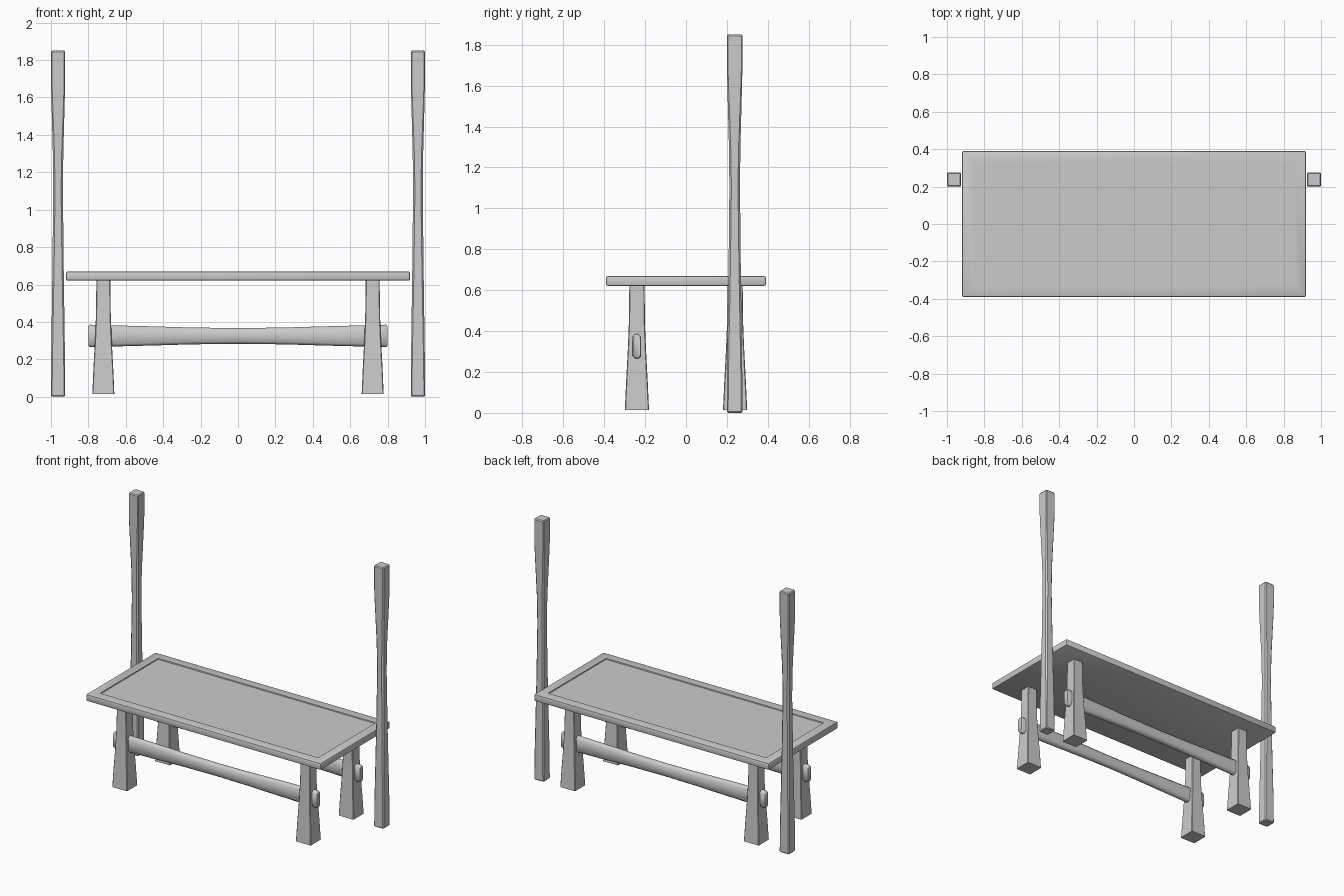
import bpy, bmesh
from mathutils import Vector

if "Cube" in bpy.data.objects:
    bpy.data.objects.remove(bpy.data.objects["Cube"])


def finish(bm, name, angle=0.6):
    bmesh.ops.recalc_face_normals(bm, faces=bm.faces[:])
    me = bpy.data.meshes.new(name)
    bm.to_mesh(me)
    bm.free()
    ob = bpy.data.objects.new(name, me)
    bpy.context.collection.objects.link(ob)
    bpy.ops.object.select_all(action='DESELECT')
    ob.select_set(True)
    bpy.context.view_layer.objects.active = ob
    bpy.ops.object.shade_smooth_by_angle(angle=angle)
    return ob


def loft(name, origin, sections, axis='z', angle=0.6):
    """Loft chamfered rectangles; section = (position, half a, half b, chamfer)."""
    bm = bmesh.new()
    rings = []
    for t, a, b, c in sections:
        pts = [(a, b - c), (a - c, b), (c - a, b), (-a, b - c),
               (-a, c - b), (c - a, -b), (a - c, -b), (a, c - b)]
        rings.append([bm.verts.new(Vector(origin) + Vector((p, q, t) if axis == 'z' else (t, p, q)))
                      for p, q in pts])
    for r0, r1 in zip(rings, rings[1:]):
        for i in range(8):
            j = (i + 1) % 8
            bm.faces.new((r0[i], r0[j], r1[j], r1[i]))
    bm.faces.new(rings[0])
    bm.faces.new(rings[-1])
    return finish(bm, name, angle)


# Table top with rounded rim and slightly recessed panel
bm = bmesh.new()
bmesh.ops.create_cube(bm, size=1)
for v in bm.verts:
    v.co = Vector((v.co.x * 1.84, v.co.y * 0.78, 0.645 + v.co.z * 0.048))
bmesh.ops.bevel(bm, geom=bm.edges[:], offset=0.008, segments=2, profile=0.5, affect='EDGES')
bm.faces.ensure_lookup_table()
panel = max((f for f in bm.faces if f.normal.z > 0.99), key=lambda f: f.calc_area())
bmesh.ops.inset_region(bm, faces=[panel], thickness=0.082)
bmesh.ops.inset_region(bm, faces=[panel], thickness=0.002, depth=-0.007)
finish(bm, "table_top")

# Tall side posts, waisted in the middle
post = [(0.0, .033, .033, .004), (.006, .038, .038, .006), (.2, .037, .037, .007),
        (.7, .030, .030, .009), (1.1, .026, .026, .010), (1.3, .028, .028, .009),
        (1.6, .036, .036, .006), (1.7, .038, .038, .005),
        (1.843, .038, .038, .005), (1.85, .033, .033, .004)]
# Flared legs
leg = [(.015, .059, .059, .004), (.15, .053, .053, .004), (.30, .045, .045, .004),
       (.42, .040, .040, .004), (.625, .037, .037, .004)]
# Stretchers poking through the legs, thinner at mid span
half = [(.80, .018, .052, .010), (.79, .021, .060, .013), (.65, .022, .056, .014),
        (.45, .023, .051, .014), (.25, .024, .045, .014)]
stretcher = ([(-t, a, b, c) for t, a, b, c in half] + [(0, .024, .042, .014)]
             + half[::-1])

for sx, side in ((-1, "left"), (1, "right")):
    loft(f"{side}_post", (sx * 0.962, 0.238, 0), post)
    for sy, end in ((-1, "front"), (1, "back")):
        loft(f"{end}_{side}_leg", (sx * 0.72, sy * 0.24, 0), leg)
for sy, end in ((-1, "front"), (1, "back")):
    loft(f"{end}_stretcher", (0, sy * 0.24, 0.325), stretcher, 'x', 0.9)
